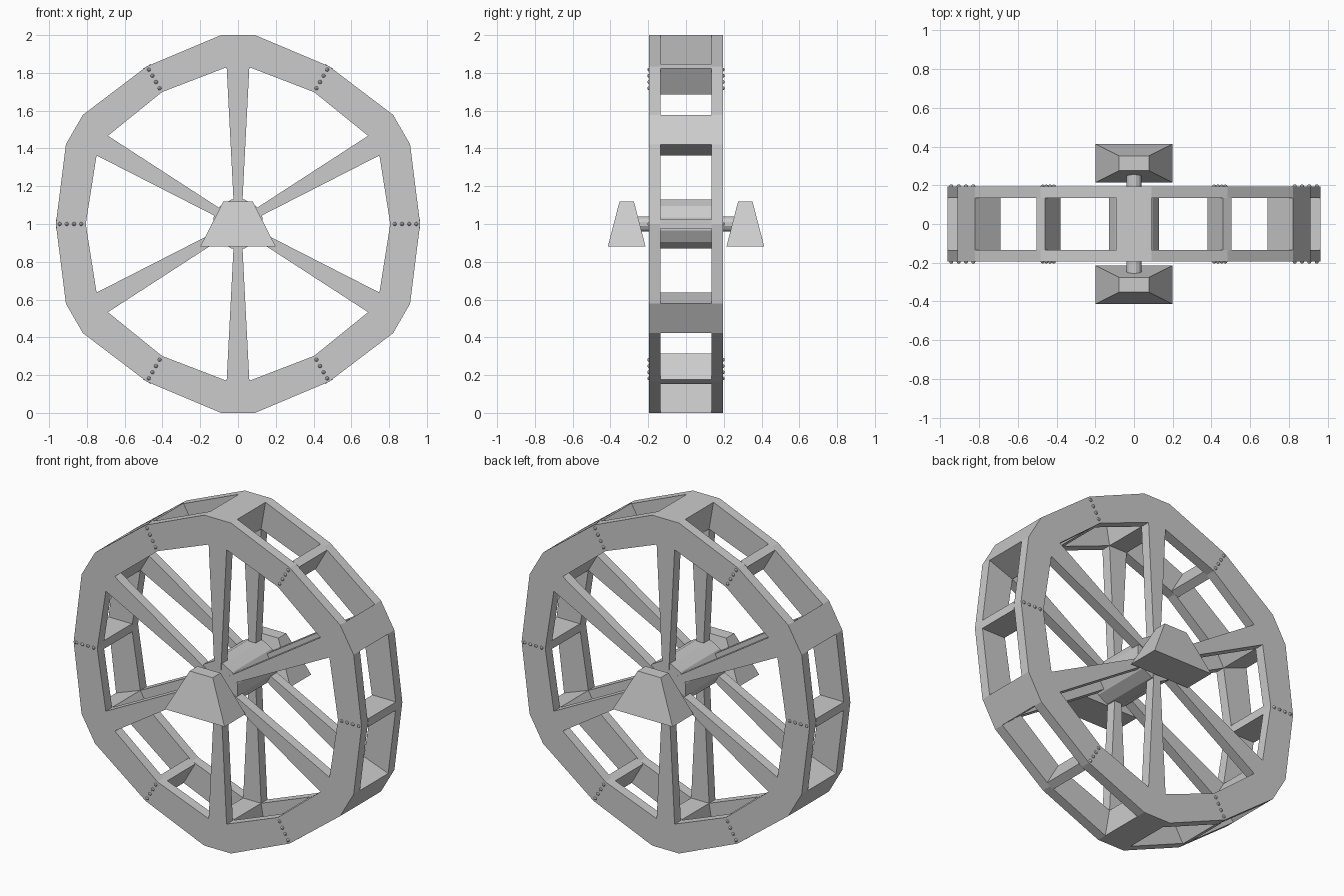
import bpy, bmesh, math
from mathutils import Matrix, Vector

if "Cube" in bpy.data.objects:
    bpy.data.objects.remove(bpy.data.objects["Cube"])

PLATE_IN, PLATE_OUT = 0.135, 0.195
CENTRE = Matrix.Translation((0, 0, 1))


def spin(k, offset=0):
    """Turn from straight up about the axle, in steps of 60 degrees."""
    return CENTRE @ Matrix.Rotation(math.radians(60 * k + offset), 4, 'Y')


def finish(name, bm):
    bmesh.ops.recalc_face_normals(bm, faces=bm.faces)
    me = bpy.data.meshes.new(name)
    bm.to_mesh(me)
    bm.free()
    ob = bpy.data.objects.new(name, me)
    bpy.context.collection.objects.link(ob)
    return ob


def extrude_y(bm, depth):
    res = bmesh.ops.extrude_face_region(bm, geom=bm.faces[:])
    verts = [v for v in res['geom'] if isinstance(v, bmesh.types.BMVert)]
    bmesh.ops.translate(bm, verts=verts, vec=(0, depth, 0))


def prism(name, profile, y0, y1, matrix):
    bm = bmesh.new()
    bm.faces.new([bm.verts.new((x, y0, z)) for x, z in profile])
    extrude_y(bm, y1 - y0)
    bm.transform(matrix)
    return finish(name, bm)


def cylinder(name, radius, length, sides):
    bm = bmesh.new()
    bmesh.ops.create_cone(bm, cap_ends=True, segments=sides, radius1=radius,
                          radius2=radius, depth=length)
    bm.transform(Matrix.Rotation(math.pi / sides, 4, 'Z'))
    bm.transform(CENTRE @ Matrix.Rotation(math.pi / 2, 4, 'X'))
    return finish(name, bm)


# Side frames: faceted ring with six tapered spokes
OUTER = [(-0.09, 1.0), (0.09, 1.0), (0.482, 0.835)]
INNER = [(-0.06, 0.83), (0.06, 0.83), (0.403, 0.698)]


def side_frame(name, y0):
    bm = bmesh.new()

    def vert(p, k):
        return bm.verts.new(spin(k) @ Vector((p[0], y0, p[1])))

    outer = [vert(p, k) for k in range(6) for p in OUTER]
    inner = [vert(p, k) for k in range(6) for p in INNER]
    for i in range(18):
        j = (i + 1) % 18
        bm.faces.new((outer[i], outer[j], inner[j], inner[i]))
    for k in range(6):
        a, b = inner[3 * k], inner[3 * k + 1]
        bm.faces.new((a, b, vert((0.022, 0.09), k), vert((-0.022, 0.09), k)))
    extrude_y(bm, PLATE_OUT - PLATE_IN)
    return finish(name, bm)


side_frame("front_frame", -PLATE_OUT)
side_frame("back_frame", PLATE_IN)

# Cross blocks at the spokes and thin paddles at the rim joints
for k in range(6):
    prism(f"rim_block_{k}", [OUTER[0], OUTER[1], INNER[1], INNER[0]],
          -PLATE_IN, PLATE_IN, spin(k))
    prism(f"paddle_{k}", [(-0.025, 0.805), (0.025, 0.805), (0.025, 0.964), (-0.025, 0.964)],
          -PLATE_IN, PLATE_IN, spin(k, 30))

# Rivets across each rim joint on both sides
bm = bmesh.new()
for k in range(6):
    for r in (0.83, 0.868, 0.906, 0.944):
        for side in (-1, 1):
            m = spin(k, 30) @ Matrix.Translation((0, side * PLATE_OUT, r))
            bmesh.ops.create_uvsphere(bm, u_segments=8, v_segments=6, radius=0.01, matrix=m)
finish("rivets", bm)

# Hub and axle
cylinder("hub", 0.134, 2 * PLATE_OUT - 0.01, 12)
cylinder("axle", 0.04, 0.62, 12)

# Tapered bearing blocks
for name, side in (("front_bearing", -1), ("back_bearing", 1)):
    bm = bmesh.new()
    bmesh.ops.create_cube(bm, size=2)
    for v in bm.verts:
        top = v.co.z > 0
        v.co = (v.co.x * (0.077 if top else 0.2),
                side * 0.314 + v.co.y * (0.038 if top else 0.1),
                1.12 if top else 0.88)
    finish(name, bm)
